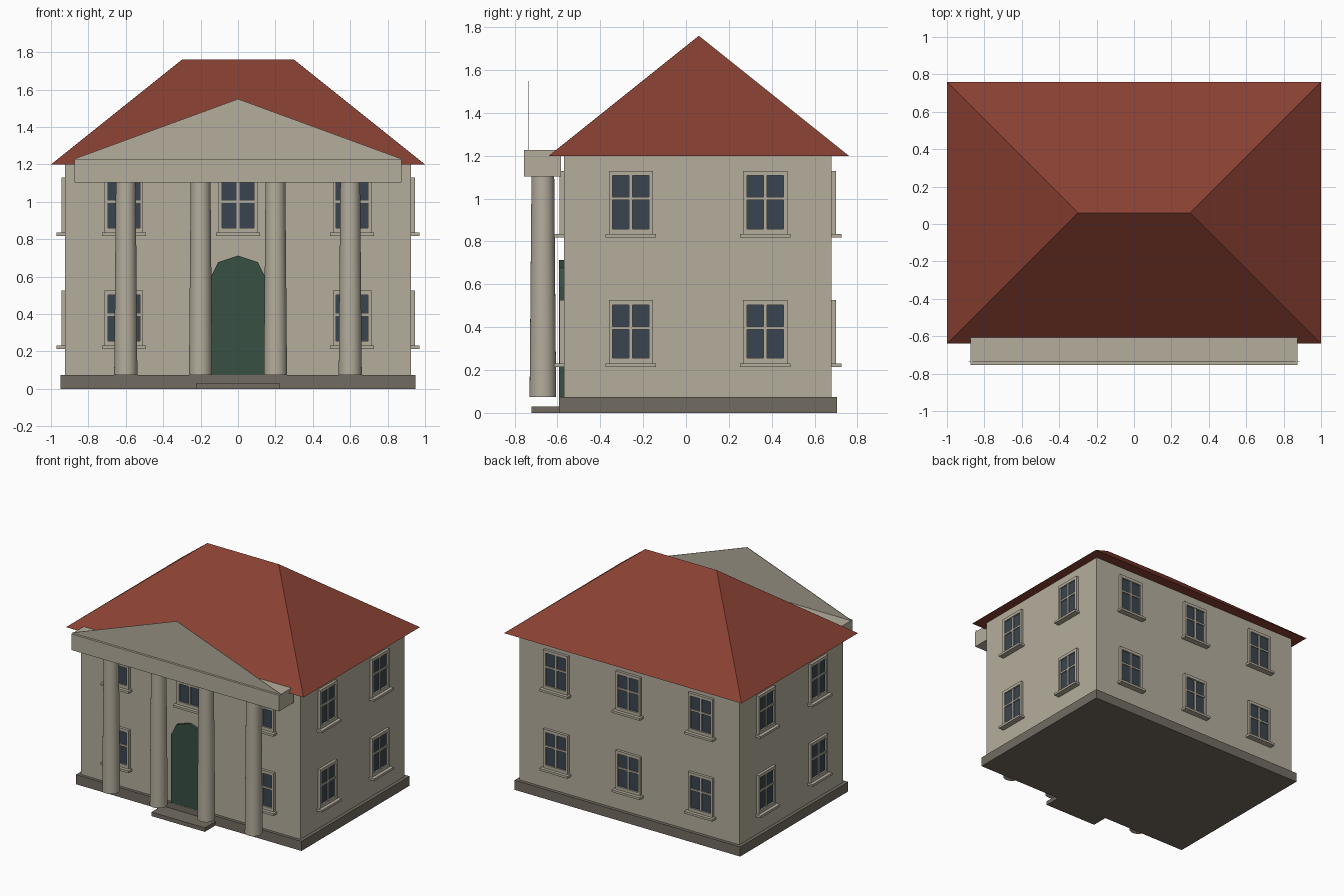
import bpy
import bmesh
import math
from mathutils import Matrix, Vector

cube = bpy.data.objects.get("Cube")
if cube:
    bpy.data.objects.remove(cube, do_unlink=True)


def material(name, rgb):
    m = bpy.data.materials.new(name)
    m.use_nodes = True
    m.diffuse_color = (*rgb, 1)
    m.node_tree.nodes["Principled BSDF"].inputs["Base Color"].default_value = (*rgb, 1)
    return m


STONE = material("pale stone", (0.46, 0.42, 0.34))
PLINTH = material("dark stone", (0.17, 0.15, 0.12))
TILE = material("red tile", (0.25, 0.052, 0.032))
PAINT = material("green paint", (0.038, 0.08, 0.056))
GLASS = material("blue grey glass", (0.042, 0.06, 0.08))


def finish(name, bm, mats):
    bmesh.ops.recalc_face_normals(bm, faces=bm.faces)
    mesh = bpy.data.meshes.new(name)
    bm.to_mesh(mesh)
    bm.free()
    for m in mats:
        mesh.materials.append(m)
    ob = bpy.data.objects.new(name, mesh)
    bpy.context.collection.objects.link(ob)
    return ob


def add_box(bm, x, y, z, index=0):
    """Box from (min, max) pairs."""
    size = [b - a for a, b in (x, y, z)]
    mid = [(a + b) / 2 for a, b in (x, y, z)]
    mat = Matrix.Translation(mid) @ Matrix.Diagonal((*size, 1))
    verts = bmesh.ops.create_cube(bm, size=1, matrix=mat)["verts"]
    for f in {f for v in verts for f in v.link_faces}:
        f.material_index = index


def box(name, x, y, z, mat):
    bm = bmesh.new()
    add_box(bm, x, y, z)
    return finish(name, bm, [mat])


def slab(name, outline, y0, y1, mat):
    """Extrude an x-z outline from y0 to y1."""
    bm = bmesh.new()
    face = bm.faces.new([bm.verts.new((x, y0, z)) for x, z in outline])
    new = bmesh.ops.extrude_face_region(bm, geom=[face])["geom"]
    verts = [g for g in new if isinstance(g, bmesh.types.BMVert)]
    bmesh.ops.translate(bm, verts=verts, vec=(0, y1 - y0, 0))
    return finish(name, bm, [mat])


# Body, plinth and doorstep
WX, FRONT, BACK = 0.925, -0.57, 0.68
box("walls", (-WX, WX), (FRONT, BACK), (0.07, 1.2), STONE)
box("plinth", (-0.95, 0.95), (-0.593, 0.705), (0, 0.073), PLINTH)
box("doorstep", (-0.225, 0.225), (-0.72, -0.59), (0, 0.03), PLINTH)

# Hipped roof: a box whose top narrows to a ridge
bm = bmesh.new()
eaves = [bm.verts.new(p) for p in ((-1, -0.64, 1.2), (1, -0.64, 1.2), (1, 0.76, 1.2), (-1, 0.76, 1.2))]
left, right = (bm.verts.new((x, 0.06, 1.76)) for x in (-0.3, 0.3))
a, b, c, d = eaves
for loop in ((a, b, right, left), (b, c, right), (c, d, left, right), (d, a, left), (d, c, b, a)):
    bm.faces.new(loop)
finish("roof", bm, [TILE])

# Portico
box("entablature", (-0.875, 0.875), (-0.755, -0.583), (1.104, 1.226), STONE)
slab("pediment", [(-0.885, 1.226), (0.885, 1.226), (0, 1.55)], -0.738, -0.734, STONE)
for i, x in enumerate((-0.6, -0.2, 0.2, 0.6)):
    bpy.ops.mesh.primitive_cone_add(vertices=32, radius1=0.062, radius2=0.053,
                                    depth=1.035, location=(x, -0.668, 0.5925))
    col = bpy.context.object
    col.name = f"column_{i + 1}"
    col.data.materials.append(STONE)
    bpy.ops.object.shade_smooth_by_angle()

# Arched door
arch = [(0.15 * math.cos(t), 0.59 + 0.123 * math.sin(t))
        for t in (i * math.pi / 4 for i in range(5))]
slab("door", [(-0.15, 0.073), (0.15, 0.073)] + arch, -0.592, -0.56, PAINT)


def window(name, place, z):
    """Window built facing -y at the origin, then set against a wall."""
    bm = bmesh.new()
    for s in (-1, 1):
        add_box(bm, sorted((s * 0.085, s * 0.103)), (-0.02, 0.01), (-0.148, 0.147))
    add_box(bm, (-0.085, 0.085), (-0.02, 0.01), (0.124, 0.147))
    add_box(bm, (-0.085, 0.085), (-0.02, 0.01), (-0.148, -0.124))
    add_box(bm, (-0.118, 0.118), (-0.045, 0.01), (-0.165, -0.148))
    add_box(bm, (-0.085, 0.085), (-0.008, 0.01), (-0.124, 0.124), 1)
    add_box(bm, (-0.008, 0.008), (-0.016, 0), (-0.124, 0.124))
    add_box(bm, (-0.085, 0.085), (-0.016, 0), (0.01, 0.024))
    ob = finish(name, bm, [STONE, GLASS])
    ob.matrix_world = Matrix.Translation((0, 0, z)) @ place


# Windows on all four walls, two storeys
def wall_place(pos, angle):
    return Matrix.Translation(Vector((*pos, 0))) @ Matrix.Rotation(angle, 4, "Z")


for floor, z in (("lower", 0.379), ("upper", 0.983)):
    for i, x in enumerate((-0.61, 0, 0.61)):
        if x or floor == "upper":
            window(f"front_{floor}_window_{i + 1}", wall_place((x, FRONT), 0), z)
        window(f"back_{floor}_window_{i + 1}", wall_place((x, BACK), math.pi), z)
    for i, y in enumerate((-0.257, 0.37)):
        window(f"left_{floor}_window_{i + 1}", wall_place((WX, y), math.pi / 2), z)
        window(f"right_{floor}_window_{i + 1}", wall_place((-WX, y), -math.pi / 2), z)
